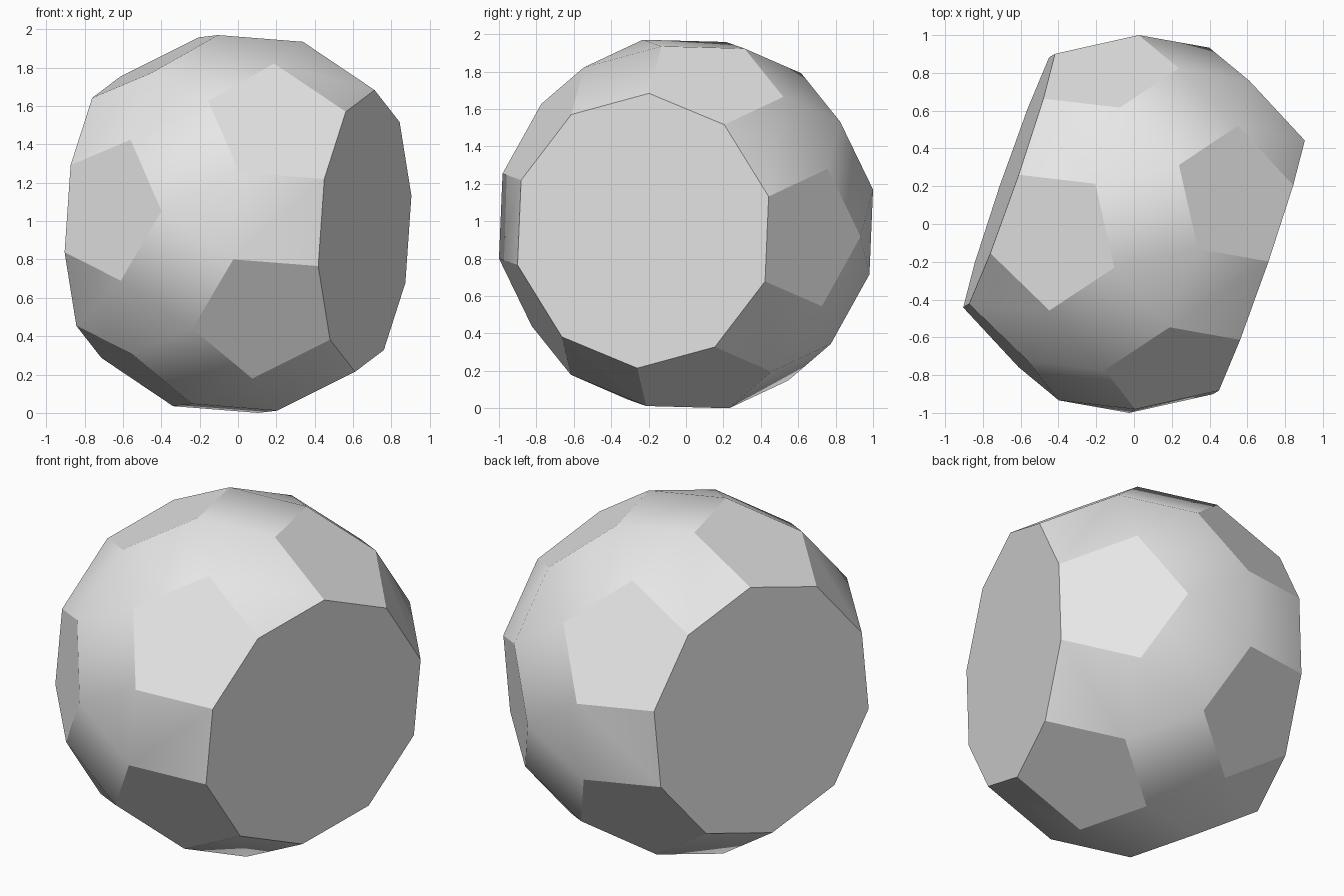
import bpy
import bmesh
import math
from itertools import product
from mathutils import Vector, Matrix

old = bpy.data.objects.get("Cube")
if old:
    bpy.data.objects.remove(old, do_unlink=True)

PHI = (1 + math.sqrt(5)) / 2


def frame(axis, side):
    """Orthonormal matrix whose columns are axis, side and their cross product."""
    a = Vector(axis).normalized()
    s = Vector(side)
    s = (s - a * s.dot(a)).normalized()
    return Matrix((a, s, a.cross(s))).transposed()


# Corners of a rhombicosidodecahedron: signed cyclic permutations of three seeds
corners = set()
for seed in ((1, 1, PHI**3), (PHI**2, PHI, 2 * PHI), (2 + PHI, 0, PHI**2)):
    for signs in product((1, -1), repeat=3):
        p = [c * s for c, s in zip(seed, signs)]
        for k in range(3):
            corners.add(tuple(round(c, 6) + 0.0 for c in p[k:] + p[:k]))

# Slice off the two opposite five-sided caps, leaving ten-sided flats
axis = Vector((1, 0, PHI)).normalized()
points = [Vector(c) for c in sorted(corners) if abs(Vector(c).dot(axis)) < 3.5]

# Tilt the body, scale it to a depth of 2 and stand it on the ground
source = frame(axis, (PHI, 0, -1))
target = frame((0.6585, -0.2285, -0.036), (-0.117, -0.232, -0.65))
points = [target @ source.transposed() @ p for p in points]
scale = 1 / max(p.y for p in points)
points = [p * scale for p in points]
lift = Vector((0, 0, -min(p.z for p in points)))

# Wrap the corners in a hull and merge coplanar triangles into whole faces
bm = bmesh.new()
for p in points:
    bm.verts.new(p + lift)
bmesh.ops.convex_hull(bm, input=bm.verts[:])
bmesh.ops.dissolve_limit(bm, angle_limit=math.radians(2),
                         verts=bm.verts[:], edges=bm.edges[:])
bmesh.ops.recalc_face_normals(bm, faces=bm.faces[:])
mesh = bpy.data.meshes.new("faceted_body")
bm.to_mesh(mesh)
bm.free()

body = bpy.data.objects.new("faceted_body", mesh)
bpy.context.collection.objects.link(body)

# Plain light grey
grey = bpy.data.materials.new("light_grey")
grey.use_nodes = True
colour = (0.8, 0.8, 0.8, 1)
grey.diffuse_color = colour
grey.node_tree.nodes["Principled BSDF"].inputs["Base Color"].default_value = colour
mesh.materials.append(grey)

# Soft shading between triangles and squares, crisp edges elsewhere
bpy.ops.object.select_all(action="DESELECT")
body.select_set(True)
bpy.context.view_layer.objects.active = body
bpy.ops.object.shade_smooth_by_angle(angle=math.radians(30))
